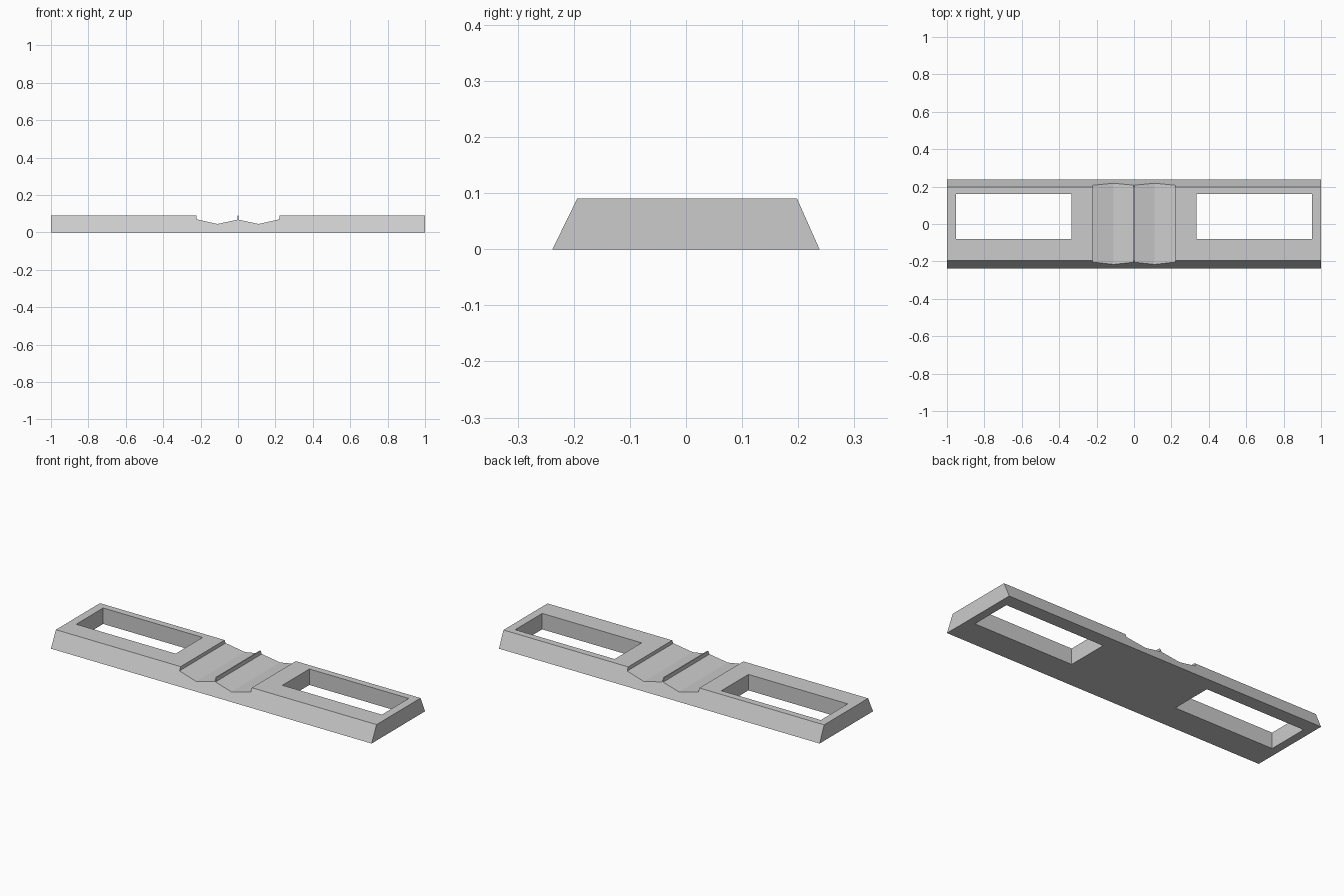
import bpy
import bmesh

old = bpy.data.objects.get("Cube")
if old:
    bpy.data.objects.remove(old, do_unlink=True)

# Single plain grey
grey = bpy.data.materials.new("plain_grey")
grey.use_nodes = True
colour = (0.6, 0.6, 0.6, 1)
grey.diffuse_color = colour
grey.node_tree.nodes["Principled BSDF"].inputs["Base Color"].default_value = colour


def prism(name, points, offset):
    """Close a flat outline and sweep it along offset."""
    bm = bmesh.new()
    face = bm.faces.new([bm.verts.new(p) for p in points])
    swept = bmesh.ops.extrude_face_region(bm, geom=[face])["geom"]
    verts = [g for g in swept if isinstance(g, bmesh.types.BMVert)]
    bmesh.ops.translate(bm, verts=verts, vec=offset)
    bmesh.ops.recalc_face_normals(bm, faces=bm.faces)
    mesh = bpy.data.meshes.new(name)
    bm.to_mesh(mesh)
    bm.free()
    mesh.materials.append(grey)
    obj = bpy.data.objects.new(name, mesh)
    bpy.context.collection.objects.link(obj)
    return obj


def cut(target, cutter):
    mod = target.modifiers.new(cutter.name, "BOOLEAN")
    mod.operation = "DIFFERENCE"
    mod.solver = "EXACT"
    mod.object = cutter
    cutter.hide_render = True
    cutter.hide_set(True)


# Long bar with sloped front and back
height = 0.09
section = [(-0.238, 0), (0.238, 0), (0.198, height), (-0.194, height)]
bar = prism("bar", [(-1, y, z) for y, z in section], (2, 0, 0))

# Shallow paired grooves with a thin ridge between, and a window at each end
groove = [(0.003, 0.15), (0.003, 0.068), (0.11, 0.045), (0.222, 0.07), (0.222, 0.15)]
window = [(0.333, -0.08), (0.953, -0.08), (0.953, 0.16), (0.333, 0.16)]
for side, label in ((1, "left"), (-1, "right")):
    cut(bar, prism(label + "_groove_cutter",
                   [(side * x, -0.5, z) for x, z in groove], (0, 1, 0)))
    cut(bar, prism(label + "_window_cutter",
                   [(side * x, y, -0.1) for x, y in window], (0, 0, 0.4)))
